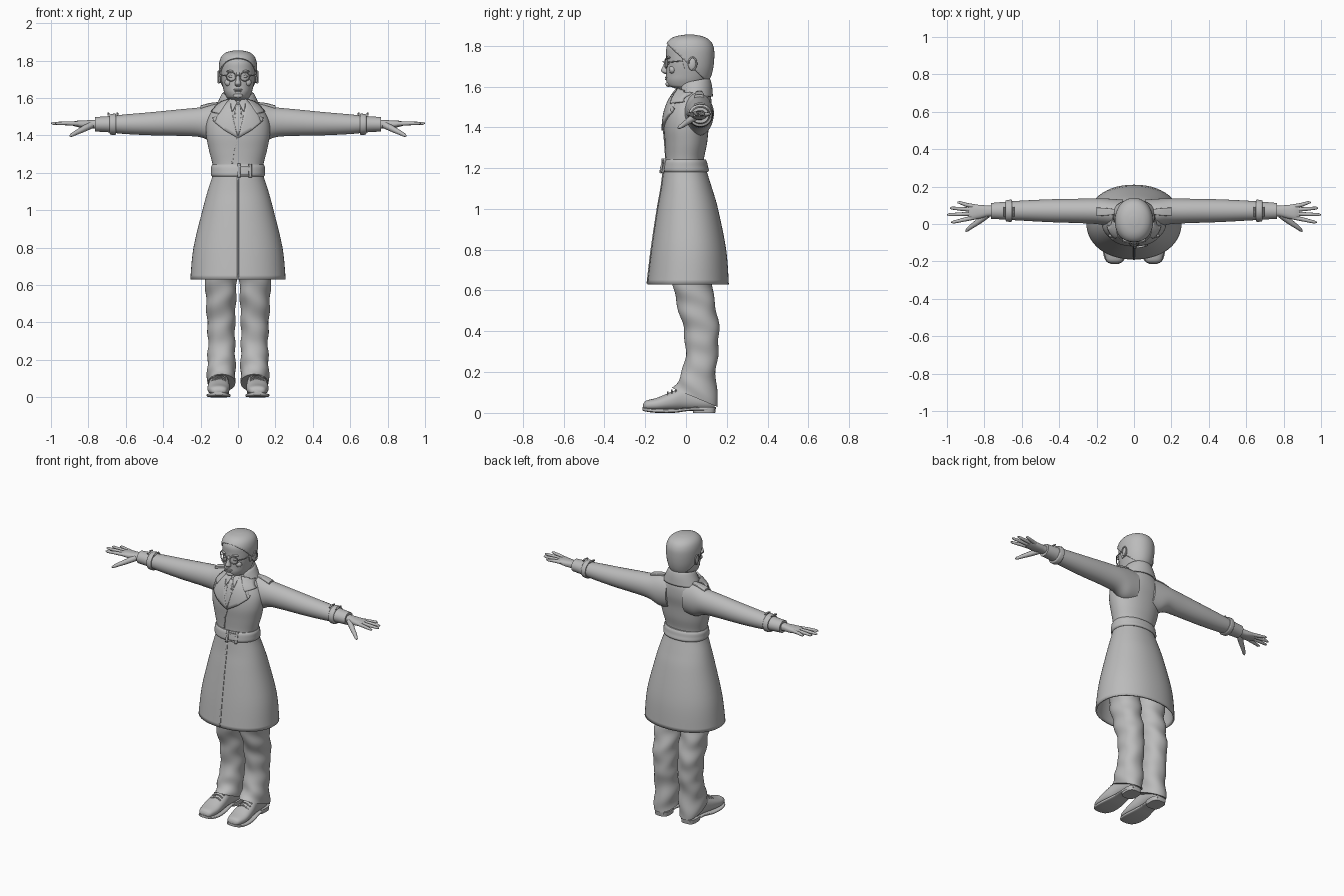
import bpy, bmesh, math
from mathutils import Vector
from mathutils.bvhtree import BVHTree

cube = bpy.data.objects.get("Cube")
if cube:
    bpy.data.objects.remove(cube)

grey = bpy.data.materials.new("plain_grey")
grey.use_nodes = True
colour = (.5, .5, .5, 1)
grey.diffuse_color = colour
grey.node_tree.nodes["Principled BSDF"].inputs["Base Color"].default_value = colour
parts = []


def finish(name, mesh, mirror=False, thick=0, offset=0):
    mesh.name = name
    mesh.materials.clear()
    mesh.materials.append(grey)
    ob = bpy.data.objects.new(name, mesh)
    bpy.context.collection.objects.link(ob)
    if thick:
        mod = ob.modifiers.new("Thickness", "SOLIDIFY")
        mod.thickness, mod.offset = thick, offset
    if mirror:
        mod = ob.modifiers.new("Mirror", "MIRROR")
        mod.merge_threshold = .0001
    parts.append(ob)
    return ob


def finish_bm(name, bm, **kw):
    bmesh.ops.recalc_face_normals(bm, faces=bm.faces)
    mesh = bpy.data.meshes.new(name)
    bm.to_mesh(mesh)
    bm.free()
    return finish(name, mesh, **kw)


def spline(rows, steps):
    """Smooth rows of numbers through every given row."""
    out = []
    for i in range(len(rows) - 1):
        a, b, c, d = (rows[min(max(k, 0), len(rows) - 1)] for k in range(i - 1, i + 3))
        for s in range(steps):
            t = s / steps
            out.append([q + t / 2 * (r - p + t * (2 * p - 5 * q + 4 * r - u + t * (3 * (q - r) + u - p)))
                        for p, q, r, u in zip(a, b, c, d)])
    return out + [list(rows[-1])]


def loft(name, axis, rows, n=40, power=2, steps=5, caps=True, shape=None, **kw):
    """Rows are (position, low, high, low, high); four numbers mean a half width."""
    rows = [(r[0], -r[1], r[1], r[2], r[3]) if len(r) == 4 else r for r in rows]
    bm = bmesh.new()
    rings = []
    for t, a0, a1, b0, b1 in spline(rows, steps):
        ring = []
        for k in range(n):
            ang = math.tau * k / n
            c, s = math.cos(ang), math.sin(ang)
            c, s = (math.copysign(abs(v) ** (2 / power), v) for v in (c, s))
            a, b = (a0 + a1 + (a1 - a0) * c) / 2, (b0 + b1 + (b1 - b0) * s) / 2
            co = Vector({"x": (t, a, b), "y": (a, t, b), "z": (a, b, t)}[axis])
            ring.append(bm.verts.new(shape(co) if shape else co))
        rings.append(ring)
    for lo, hi in zip(rings, rings[1:]):
        for k in range(n):
            bm.faces.new((lo[k], lo[k - 1], hi[k - 1], hi[k]))
    if caps:
        bm.faces.new(rings[0])
        bm.faces.new(rings[-1])
    return finish_bm(name, bm, **kw)


def surface(*obs):
    bm = bmesh.new()
    for ob in obs:
        bm.from_mesh(ob.data)
    tree = BVHTree.FromBMesh(bm)
    bm.free()
    return tree


def drape(name, tree, outline, lift=.004, thick=.01, cuts=7, **kw):
    """Lay a flat outline, given in x and z, on the front of a surface."""
    bm = bmesh.new()
    bm.faces.new([bm.verts.new((x, -1, z)) for x, z in outline])
    bmesh.ops.triangulate(bm, faces=bm.faces)
    bmesh.ops.subdivide_edges(bm, edges=bm.edges, cuts=cuts, use_grid_fill=True)
    for v in bm.verts:
        hit = tree.ray_cast(v.co, Vector((0, 1, 0)))[0]
        if hit is None:
            hit = tree.find_nearest(Vector((v.co.x, 0, v.co.z)))[0]
        v.co = hit - Vector((0, lift, 0))
    return finish_bm(name, bm, thick=thick, **kw)


def tube(name, points, radii, cyclic=False, mirror=False):
    curve = bpy.data.curves.new(name, "CURVE")
    curve.dimensions, curve.bevel_depth, curve.bevel_resolution = "3D", 1, 3
    curve.use_fill_caps = True
    line = curve.splines.new("POLY")
    line.points.add(len(points) - 1)
    line.use_cyclic_u = cyclic
    for pt, co, r in zip(line.points, points, radii):
        pt.co, pt.radius = (*co, 1), r
    tmp = bpy.data.objects.new(name, curve)
    bpy.context.collection.objects.link(tmp)
    mesh = bpy.data.meshes.new_from_object(tmp.evaluated_get(bpy.context.evaluated_depsgraph_get()))
    bpy.data.objects.remove(tmp)
    return finish(name, mesh, mirror)


def ball(name, loc, size, mirror=False):
    bm = bmesh.new()
    bmesh.ops.create_uvsphere(bm, u_segments=20, v_segments=12, radius=1)
    for v in bm.verts:
        v.co = Vector(loc) + v.co * Vector(size)
    return finish_bm(name, bm, mirror=mirror)


# Coat body and sleeves
coat = loft("coat", "z", [
    (.63, .255, -.19, .21), (.8, .238, -.17, .197), (1, .19, -.14, .157), (1.1, .163, -.122, .128),
    (1.19, .135, -.11, .1), (1.24, .135, -.1, .088), (1.32, .155, -.103, .103),
    (1.4, .17, -.108, .112), (1.47, .168, -.1, .125), (1.53, .14, -.08, .125),
    (1.57, .1, -.055, .115), (1.6, .07, -.03, .1)], n=56, power=2.15, caps=False, thick=.01, offset=-1)
sleeve = loft("sleeves", "x", [
    (.06, -.02, .13, 1.36, 1.57), (.13, -.012, .135, 1.36, 1.567), (.2, 0, .137, 1.39, 1.55),
    (.3, .005, .135, 1.397, 1.54), (.45, .01, .132, 1.4, 1.525), (.6, .018, .125, 1.407, 1.512),
    (.7, .024, .118, 1.417, 1.502), (.765, .028, .112, 1.42, 1.498)], mirror=True)
chest = surface(coat, sleeve)

# Belt, buckle and loops
loft("belt", "z", [(1.18, .139, -.113, .106), (1.19, .145, -.119, .112), (1.21, .145, -.117, .107),
                   (1.23, .144, -.113, .103), (1.243, .138, -.106, .096)], n=56, power=2.15)
for x in (.005, .065):
    drape("belt_loop", chest, [(x - .007, 1.175), (x + .007, 1.175), (x + .007, 1.248), (x - .007, 1.248)], .014)
for z in (1.187, 1.232):
    drape("buckle_bar", chest, [(.01, z - .004), (.06, z - .004), (.06, z + .004), (.01, z + .004)], .014)

# Coat front edge, lapels, shirt front and tie
drape("coat_front_seam", chest, [(-.004, .635), (.004, .635), (.004, 1.18), (-.004, 1.18)], .001, .006, cuts=15)
drape("coat_overlap_edge", chest,
      [(-.034, 1.25), (-.028, 1.25), (-.02, 1.32), (.004, 1.39), (-.004, 1.39), (-.027, 1.32)], .002, .006)
drape("lapels", chest, [(.045, 1.585), (.1, 1.55), (.098, 1.51), (.132, 1.492), (.128, 1.472),
                        (.07, 1.425), (0, 1.385), (.026, 1.48)], .006, .012, mirror=True)
drape("collar_wings", chest, [(.05, 1.59), (.1, 1.575), (.142, 1.525), (.1, 1.515)], .012, .01, mirror=True)
drape("tie", chest, [(-.014, 1.565), (.014, 1.565), (.009, 1.535), (.02, 1.45), (0, 1.4),
                     (-.02, 1.45), (-.009, 1.535)], .004, .008)
drape("shirt_collar", chest, [(.004, 1.575), (.03, 1.525), (.052, 1.585), (.03, 1.6)], .006, .008, mirror=True)
loft("shirt_collar_band", "z", [(1.55, .066, -.046, .1), (1.58, .063, -.044, .1), (1.605, .06, -.036, .098)])

# Folded collar round the back of the neck
bm = bmesh.new()
previous = None
for i in range(41):
    turn = (i - 20) / 20
    ang = math.radians(140) * turn
    column = [bm.verts.new((rx * math.sin(ang), .04 + ry * math.cos(ang), z - .03 * turn * turn))
              for _, rx, ry, z in spline([(0, .062, .062, 1.57), (0, .07, .067, 1.615), (0, .078, .073, 1.637),
                                          (0, .096, .083, 1.605), (0, .12, .088, 1.552)], 4)]
    if previous:
        for k in range(len(column) - 1):
            bm.faces.new((previous[k], previous[k + 1], column[k + 1], column[k]))
    previous = column
finish_bm("collar", bm, thick=.008)

# Shoulder tabs and wrist straps
loft("shoulder_tabs", "x", [(.105, .05, .08, 1.562, 1.578), (.15, .045, .085, 1.556, 1.573),
                            (.2, .042, .088, 1.54, 1.56)], power=4, mirror=True)
loft("wrist_straps", "x", [(.652, .016, .127, 1.406, 1.513), (.658, .012, .13, 1.402, 1.516),
                           (.68, .013, .128, 1.404, 1.514), (.686, .018, .124, 1.41, 1.509)], mirror=True)
for x in (.645, .693):
    tube("strap_buckle", [(x, .04, 1.51), (x, .065, 1.518), (x, .09, 1.514)], [.005] * 3, mirror=True)

# Hands
loft("palms", "x", [(.74, .04, .098, 1.435, 1.485), (.78, .04, .098, 1.437, 1.482), (.82, .03, .102, 1.438, 1.48),
                    (.86, .024, .103, 1.445, 1.478), (.885, .032, .095, 1.452, 1.472)], power=2.4, mirror=True)
fingers = {"index": (.036, .022, .01, .978), "middle": (.056, .052, .05, 1),
           "ring": (.076, .08, .085, .985), "little": (.093, .103, .115, .945)}
for finger, (y0, y1, y2, tip) in fingers.items():
    mid = (.85 + tip) / 2
    tube(finger + "_fingers", [(.85, y0, 1.462), (mid, y1, 1.464), (tip - .012, y2, 1.464), (tip, y2, 1.464)],
         [.012, .0105, .008, .003], mirror=True)
tube("thumbs", [(.785, .05, 1.455), (.83, .014, 1.432), (.87, -.014, 1.412), (.892, -.032, 1.4), (.9, -.04, 1.396)],
     [.019, .016, .012, .009, .003], mirror=True)


# Trousers with slanted hems and soft folds
def trouser_shape(co):
    low = max(0, 1 - co.z / .25)
    co.y += .004 * math.sin(co.z * 42 + co.x * 25)
    co.x += .003 * math.sin(co.z * 55 + co.y * 20)
    co.z -= (co.y - .045) * .6 * low
    return co


loft("trousers", "z", [
    (.075, .017, .163, -.066, .157), (.12, .014, .165, -.045, .152), (.2, .014, .163, -.018, .147),
    (.3, .016, .16, -.002, .157), (.4, .015, .165, -.01, .162), (.5, .012, .17, -.035, .15),
    (.6, .008, .175, -.06, .13), (.75, .003, .18, -.08, .12), (.95, 0, .14, -.07, .09)],
    power=2.2, steps=7, shape=trouser_shape, mirror=True)

# Shoes
loft("shoes", "y", [
    (-.21, .082, .125, .022, .042), (-.195, .06, .147, .014, .06), (-.14, .046, .162, .01, .075),
    (-.07, .045, .16, .012, .104), (0, .05, .148, .015, .13), (.1, .05, .14, .015, .11),
    (.14, .068, .125, .02, .085)], power=2.3, mirror=True)
loft("soles", "y", [
    (-.213, .082, .125, .012, .028), (-.195, .055, .152, .006, .024), (-.14, .04, .167, 0, .02),
    (-.06, .044, .163, 0, .02), (.02, .055, .148, .01, .026), (.1, .048, .146, .01, .028),
    (.143, .066, .128, .012, .028)], power=4, mirror=True)
loft("heels", "z", [(0, .05, .143, .035, .143), (.028, .048, .146, .03, .147)], power=3, steps=1, mirror=True)
for y, z in ((-.09, .1), (-.07, .11), (-.05, .12)):
    tube("shoe_laces", [(.065, y, z - .014), (.085, y, z), (.105, y, z + .002), (.14, y, z - .014)],
         [.004] * 4, mirror=True)

# Head and neck
head = loft("head", "z", [
    (1.5, .056, -.03, .09), (1.575, .054, -.034, .09), (1.594, .056, -.062, .092), (1.604, .062, -.087, .096),
    (1.63, .074, -.097, .105), (1.66, .082, -.097, .118), (1.7, .09, -.097, .127), (1.75, .094, -.097, .131),
    (1.79, .092, -.096, .128), (1.82, .08, -.08, .112), (1.838, .055, -.05, .08), (1.846, .02, -.005, .04)],
    n=48, power=2.1)

# Hair cut from the upper back of the head
bm = bmesh.new()
bm.from_mesh(head.data)
bmesh.ops.bisect_plane(bm, geom=bm.verts[:] + bm.edges[:] + bm.faces[:], plane_co=(0, -.01, 1.732),
                       plane_no=(0, .7, .72), clear_inner=True)
finish_bm("hair", bm, thick=.008, offset=1)
loft("sideburns", "z", [(1.685, .086, .093, -.005, .012), (1.71, .086, .097, -.014, .016),
                        (1.745, .086, .1, -.018, .02)], power=3, mirror=True)

# Face
loft("nose", "z", [(1.662, .01, -.104, -.08), (1.67, .017, -.117, -.08), (1.68, .016, -.122, -.08),
                   (1.7, .011, -.113, -.08), (1.735, .009, -.1, -.08)], n=20)
ball("brows", (.036, -.084, 1.742), (.026, .012, .007), True)
ball("eyes", (.036, -.083, 1.715), (.014, .009, .008), True)
ball("cheeks", (.048, -.066, 1.682), (.024, .018, .02), True)
ball("upper_lip", (0, -.094, 1.644), (.024, .01, .005))
ball("lower_lip", (0, -.093, 1.635), (.019, .01, .005))
ball("chin", (0, -.086, 1.612), (.026, .014, .014))
ball("ears", (.097, .03, 1.71), (.01, .02, .032), True)
rim = [(.097 + .004 * math.cos(a), .032 + .02 * math.cos(a), 1.712 + .031 * math.sin(a))
       for a in (math.radians(d) for d in range(-90, 181, 18))]
tube("ear_rims", [(.105, y, z) for _, y, z in rim], [.004] * len(rim), mirror=True)

# Spectacles
rim = [(.037 + .025 * math.cos(k * math.tau / 28), -.104 + .012 * (1 + math.cos(k * math.tau / 28)) / 2,
        1.714 + .023 * math.sin(k * math.tau / 28)) for k in range(28)]
tube("spectacle_rims", rim, [.0028] * 28, cyclic=True, mirror=True)
tube("spectacle_bridge", [(-.013, -.104, 1.718), (0, -.112, 1.722), (.013, -.104, 1.718)], [.0028] * 3)
tube("spectacle_arms", [(.062, -.092, 1.718), (.088, -.06, 1.722), (.101, .03, 1.73)], [.0028] * 3, mirror=True)

# Smooth shading that keeps real edges crisp
bpy.ops.object.select_all(action="DESELECT")
for ob in parts:
    ob.select_set(True)
bpy.context.view_layer.objects.active = parts[0]
bpy.ops.object.shade_smooth_by_angle(angle=math.radians(40))
